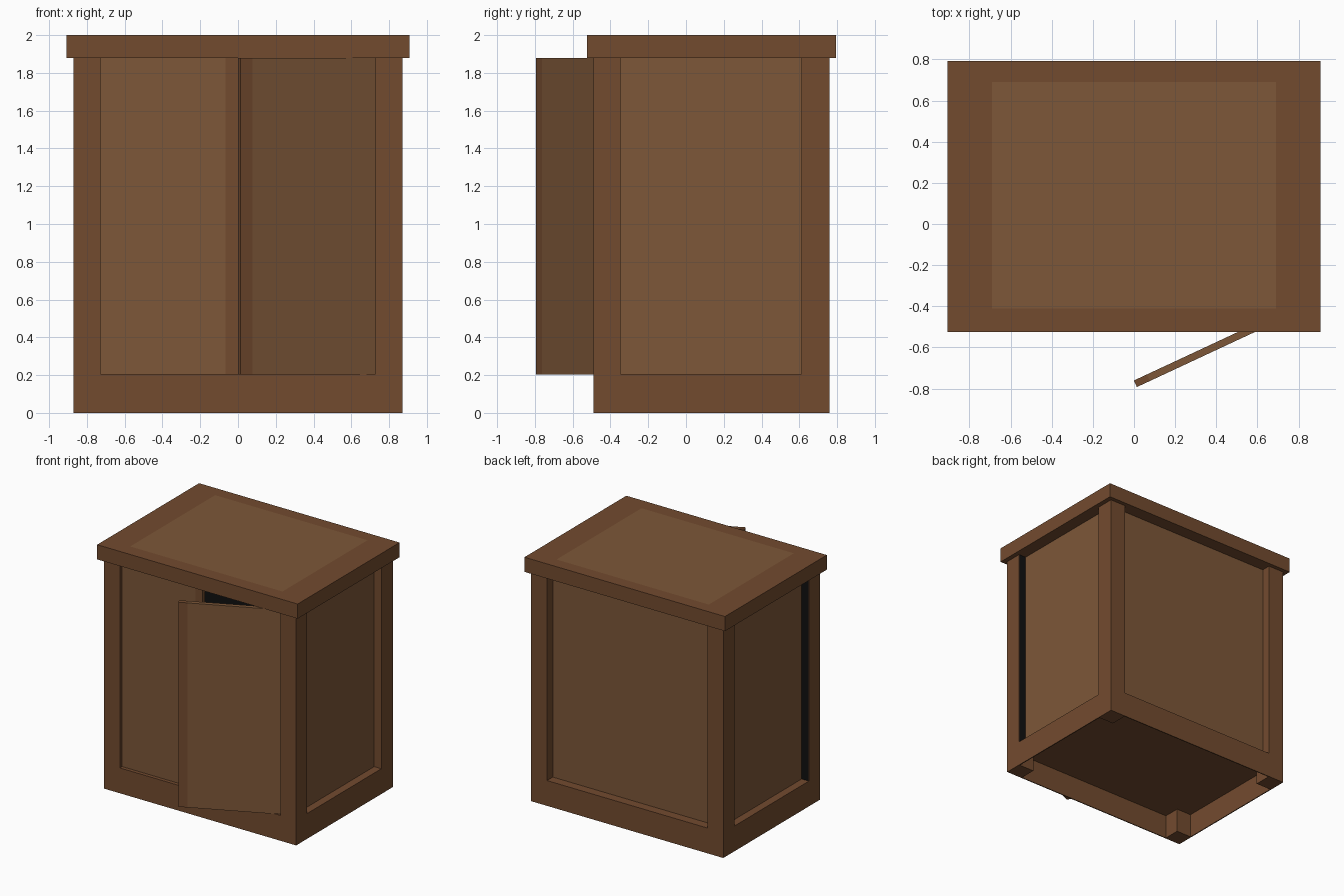
import bpy, bmesh, math
from mathutils import Matrix, Vector

if "Cube" in bpy.data.objects:
    bpy.data.objects.remove(bpy.data.objects["Cube"])


def material(name, rgb):
    m = bpy.data.materials.new(name)
    m.diffuse_color = (*rgb, 1)
    m.use_nodes = True
    m.node_tree.nodes["Principled BSDF"].inputs["Base Color"].default_value = m.diffuse_color
    return m


FRAME = material("frame_wood", (0.171, 0.070, 0.028))
PANEL = material("panel_wood", (0.205, 0.095, 0.040))
DARK = material("dark_inside", (0.005, 0.005, 0.005))


def add_box(bm, lo, hi):
    size = [b - a for a, b in zip(lo, hi)]
    mid = [(a + b) / 2 for a, b in zip(lo, hi)]
    bmesh.ops.create_cube(bm, size=1,
                          matrix=Matrix.Translation(mid) @ Matrix.Diagonal((*size, 1)))


def finish(bm, name, mats, accent=None):
    """accent(face centre, normal) picks the faces that use the second material."""
    if accent:
        for f in bm.faces:
            f.material_index = int(accent(f.calc_center_median(), f.normal))
    mesh = bpy.data.meshes.new(name)
    bm.to_mesh(mesh)
    bm.free()
    for m in mats:
        mesh.materials.append(m)
    ob = bpy.data.objects.new(name, mesh)
    bpy.context.collection.objects.link(ob)
    return ob


def boxes(name, mat, *spans):
    bm = bmesh.new()
    for lo, hi in spans:
        add_box(bm, lo, hi)
    return finish(bm, name, [mat])


def cut_box(name, lo, hi, cuts, mats, accent):
    """Box with extra edge loops so part of a face can change colour."""
    bm = bmesh.new()
    add_box(bm, lo, hi)
    for axis, pos in cuts:
        n = Vector((0, 0, 0))
        n[axis] = 1
        bmesh.ops.bisect_plane(bm, geom=bm.verts[:] + bm.edges[:] + bm.faces[:],
                               plane_co=n * pos, plane_no=n)
    bm.normal_update()
    return finish(bm, name, mats, accent)


X, Y0, Y1 = 0.87, -0.49, 0.76        # outer body
XI, YF, YB = 0.727, -0.347, 0.612    # inner faces of the posts
ZB, ZT = 0.207, 1.88                 # opening bottom and top
T = 0.008                            # thin base skirt

# Corner posts, running down to the ground as feet
for side, s in (("left", -1), ("right", 1)):
    xa, xb = sorted((s * XI, s * X))
    boxes("front_post_" + side, FRAME, ((xa, Y0, 0), (xb, YF, ZT)))
    boxes("back_post_" + side, FRAME, ((xa, YB, 0), (xb, Y1, ZT)))
    # Side skirt and recessed side panel
    xa, xb = sorted((s * (X - T), s * X))
    boxes("side_skirt_" + side, FRAME, ((xa, YF, 0), (xb, YB, ZB)))
    xa, xb = sorted((s * 0.785, s * 0.805))
    boxes("side_panel_" + side, PANEL, ((xa, YF, ZB), (xb, YB, ZT)))

# Front and back skirts, floor, back panel
boxes("front_skirt", FRAME, ((-XI, Y0, 0), (XI, Y0 + T, ZB)))
boxes("back_skirt", FRAME, ((-XI, Y1 - T, 0), (XI, Y1, ZB)))
boxes("floor", FRAME,
      ((-X + T, YF, ZB - 0.01), (X - T, YB, ZB)),
      ((-XI, Y0 + T, ZB - 0.01), (XI, YF, ZB)),
      ((-XI, YB, ZB - 0.01), (XI, Y1 - T, ZB)))
boxes("back_panel", PANEL, ((-XI, 0.665, ZB), (XI, 0.685, ZT)))

# Dark sheet behind the doors
boxes("dark_backing", DARK, ((-X + 0.003, YF - 0.001, ZB), (X - 0.003, YF + 0.001, ZT)))

# Overhanging top with a lighter field
cut_box("top", (-0.908, -0.525, ZT), (0.908, 0.793, 2.0),
        [(0, -0.69), (0, 0.69), (1, -0.41), (1, 0.69)], [FRAME, PANEL],
        lambda c, n: n.z > 0.5 and abs(c.x) < 0.69 and -0.41 < c.y < 0.69)

# Closed left door with a darker grip strip
cut_box("left_door", (-XI, -0.46, ZB), (0, -0.425, ZT),
        [(0, -0.065)], [PANEL, FRAME], lambda c, n: c.x > -0.065)

# Right door, modelled from its hinge and swung open
door = cut_box("right_door", (-0.79, 0, ZB - 0.004), (0, 0.035, ZT - 0.002),
               [(0, -0.72)], [PANEL, FRAME], lambda c, n: c.x < -0.72)
door.location = (0.73, -0.459, 0)
door.rotation_euler.z = math.radians(25)
